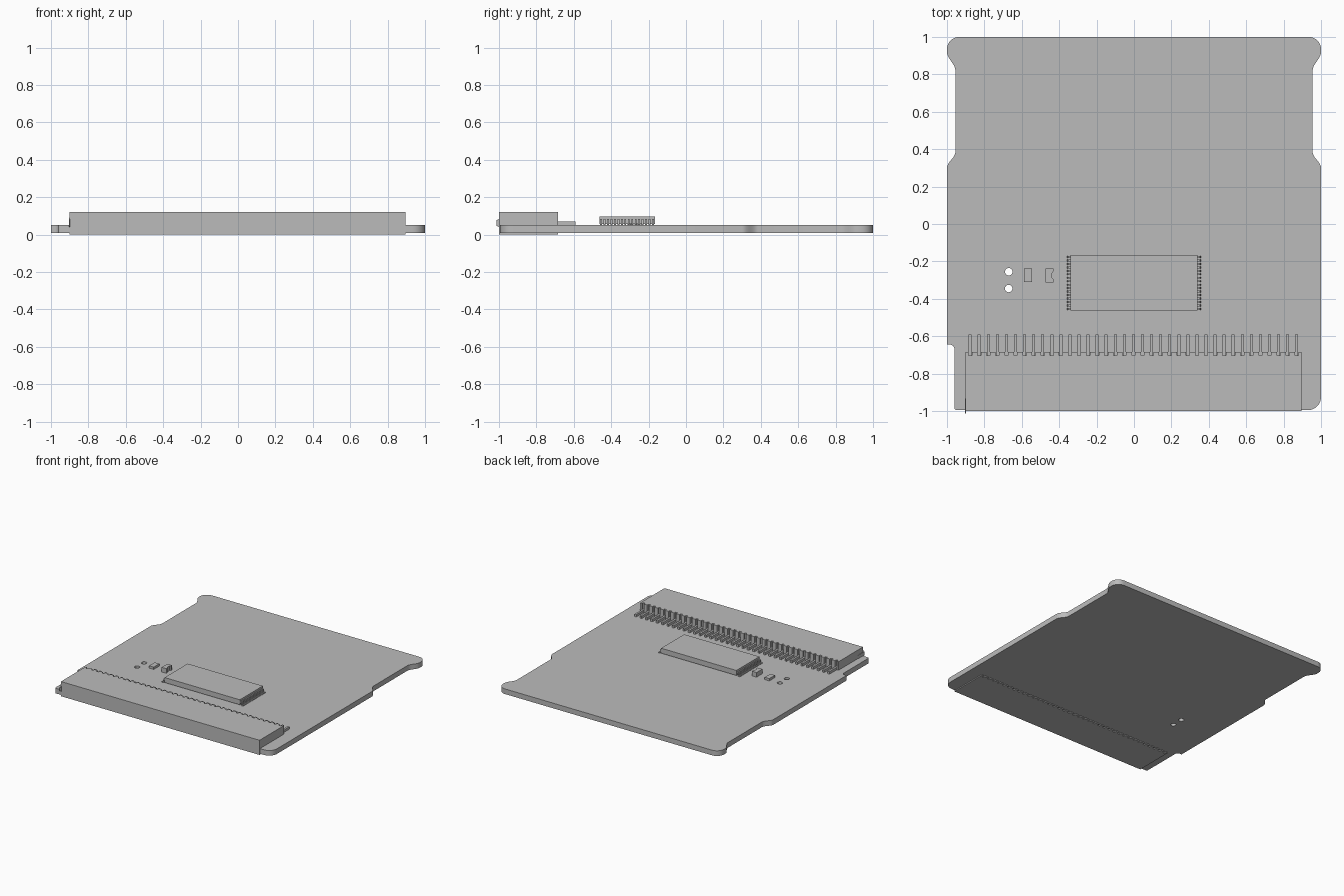
import bpy, bmesh
from math import pi, sin, cos, radians

cube = bpy.data.objects.get("Cube")
if cube:
    bpy.data.objects.remove(cube, do_unlink=True)

grey = bpy.data.materials.new("plain grey")
grey.use_nodes = True
colour = (0.5, 0.5, 0.5, 1)
grey.diffuse_color = colour
grey.node_tree.nodes["Principled BSDF"].inputs["Base Color"].default_value = colour

BOARD_BOTTOM, BOARD_TOP = 0.008, 0.05
PINS = 37
PITCH = 0.0485
pin_x = [(i - (PINS - 1) / 2) * PITCH - 0.003 for i in range(PINS)]


def finish(name, bm):
    bmesh.ops.recalc_face_normals(bm, faces=bm.faces)
    mesh = bpy.data.meshes.new(name)
    bm.to_mesh(mesh)
    bm.free()
    mesh.materials.append(grey)
    obj = bpy.data.objects.new(name, mesh)
    bpy.context.collection.objects.link(obj)
    return obj


def extrude_face(bm, faces, offset):
    new = bmesh.ops.extrude_face_region(bm, geom=faces)["geom"]
    verts = [g for g in new if isinstance(g, bmesh.types.BMVert)]
    bmesh.ops.translate(bm, vec=offset, verts=verts)


def plan(bm, points, z0, z1):
    """Extrude an outline drawn in plan from z0 up to z1."""
    face = bm.faces.new([bm.verts.new((x, y, z0)) for x, y in points])
    extrude_face(bm, [face], (0, 0, z1 - z0))


def box(bm, x0, x1, y0, y1, z0, z1):
    plan(bm, [(x0, y0), (x1, y0), (x1, y1), (x0, y1)], z0, z1)


def arc(cx, cy, r, start, end, steps=8):
    angles = [radians(start + (end - start) * i / steps) for i in range(steps + 1)]
    return [(cx + r * cos(a), cy + r * sin(a)) for a in angles]


def s_curve(x0, y0, x1, y1, steps=10):
    return [(x0 + (x1 - x0) * (1 - cos(pi * i / steps)) / 2,
             y0 + (y1 - y0) * i / steps) for i in range(steps + 1)]


# Circuit board: waisted sides, rounded corners, one notched front corner
side = (s_curve(1, 0.3, 0.955, 0.385) + s_curve(0.955, 0.82, 1, 0.92)
        + arc(0.935, 0.935, 0.065, 0, 90))
outline = arc(0.93, -0.925, 0.07, -90, 0) + side
outline += [(-x, y) for x, y in reversed(side)]
outline += [(-1, -0.645)] + arc(-0.985, -0.67, 0.025, 90, 0)
outline += arc(-0.95, -0.985, 0.01, 180, 270, 4)

bm = bmesh.new()
loops = [outline] + [arc(-0.67, y, 0.02, 0, 345, 23) for y in (-0.255, -0.345)]
edges = []
for loop in loops:
    verts = [bm.verts.new((x, y, BOARD_BOTTOM)) for x, y in loop]
    edges += [bm.edges.new((v, verts[i - 1])) for i, v in enumerate(verts)]
bmesh.ops.triangle_fill(bm, use_beauty=True, edges=edges)
extrude_face(bm, bm.faces[:], (0, 0, BOARD_TOP - BOARD_BOTTOM))
board = finish("circuit_board", bm)
bpy.ops.object.select_all(action='DESELECT')
board.select_set(True)
bpy.context.view_layer.objects.active = board
bpy.ops.object.shade_smooth_by_angle(angle=radians(35))

# Edge connector: slotted back, one front cell per contact
FRONT, BACK, SLOT = -1.0, -0.685, -0.702
left, right = -0.9, 0.895
cells = [pin_x[0] - PITCH / 2] + [x + PITCH / 2 for x in pin_x]
points = [(left, FRONT)] + [(x, FRONT) for x in cells] + [(right, FRONT)]
points.append((right, BACK))
for x in reversed(pin_x):
    points += [(x + 0.009, BACK), (x + 0.009, SLOT),
               (x - 0.009, SLOT), (x - 0.009, BACK)]
points.append((left, BACK))
bm = bmesh.new()
plan(bm, points, 0, 0.12)
bmesh.ops.recalc_face_normals(bm, faces=bm.faces)

# Funnel-shaped contact openings
openings = [f for f in bm.faces if f.normal.y < -0.9
            and abs(f.calc_center_median().y - FRONT) < 0.001
            and cells[0] < f.calc_center_median().x < cells[-1]]
bmesh.ops.inset_individual(bm, faces=openings, thickness=0.004)
for face in openings:
    for v in face.verts:
        v.co.z = 0.041 if v.co.z < 0.06 else 0.083
bmesh.ops.inset_individual(bm, faces=openings, thickness=0.008, depth=-0.012)
bmesh.ops.inset_individual(bm, faces=openings, thickness=0.0005, depth=-0.08)
finish("edge_connector", bm)

# Connector contacts soldered to the board
bm = bmesh.new()
for x in pin_x:
    box(bm, x - 0.008, x + 0.008, -0.702, -0.59, BOARD_TOP - 0.002, 0.07)
finish("connector_pins", bm)

# Memory chip body
bm = bmesh.new()
box(bm, -0.34, 0.34, -0.462, -0.165, 0.056, 0.097)
finish("chip_body", bm)

# Bent leads along both ends of the chip
profile = [(0.335, 0.082), (0.352, 0.082), (0.358, 0.057), (0.368, 0.057),
           (0.368, 0.049), (0.351, 0.049), (0.345, 0.074), (0.335, 0.074)]
bm = bmesh.new()
for sign in (-1, 1):
    for i in range(16):
        y = -0.459 + i * 0.0185
        face = bm.faces.new([bm.verts.new((sign * x, y, z)) for x, z in profile])
        extrude_face(bm, [face], (0, 0.01, 0))
finish("chip_leads", bm)

# Small surface-mounted parts
bm = bmesh.new()
box(bm, -0.587, -0.545, -0.31, -0.237, BOARD_TOP - 0.002, 0.069)
finish("resistor", bm)

bm = bmesh.new()
plan(bm, [(-0.472, -0.312), (-0.43, -0.312), (-0.43, -0.297), (-0.438, -0.287),
          (-0.438, -0.262), (-0.43, -0.252), (-0.43, -0.237), (-0.472, -0.237)],
     BOARD_TOP - 0.002, 0.088)
finish("capacitor", bm)
